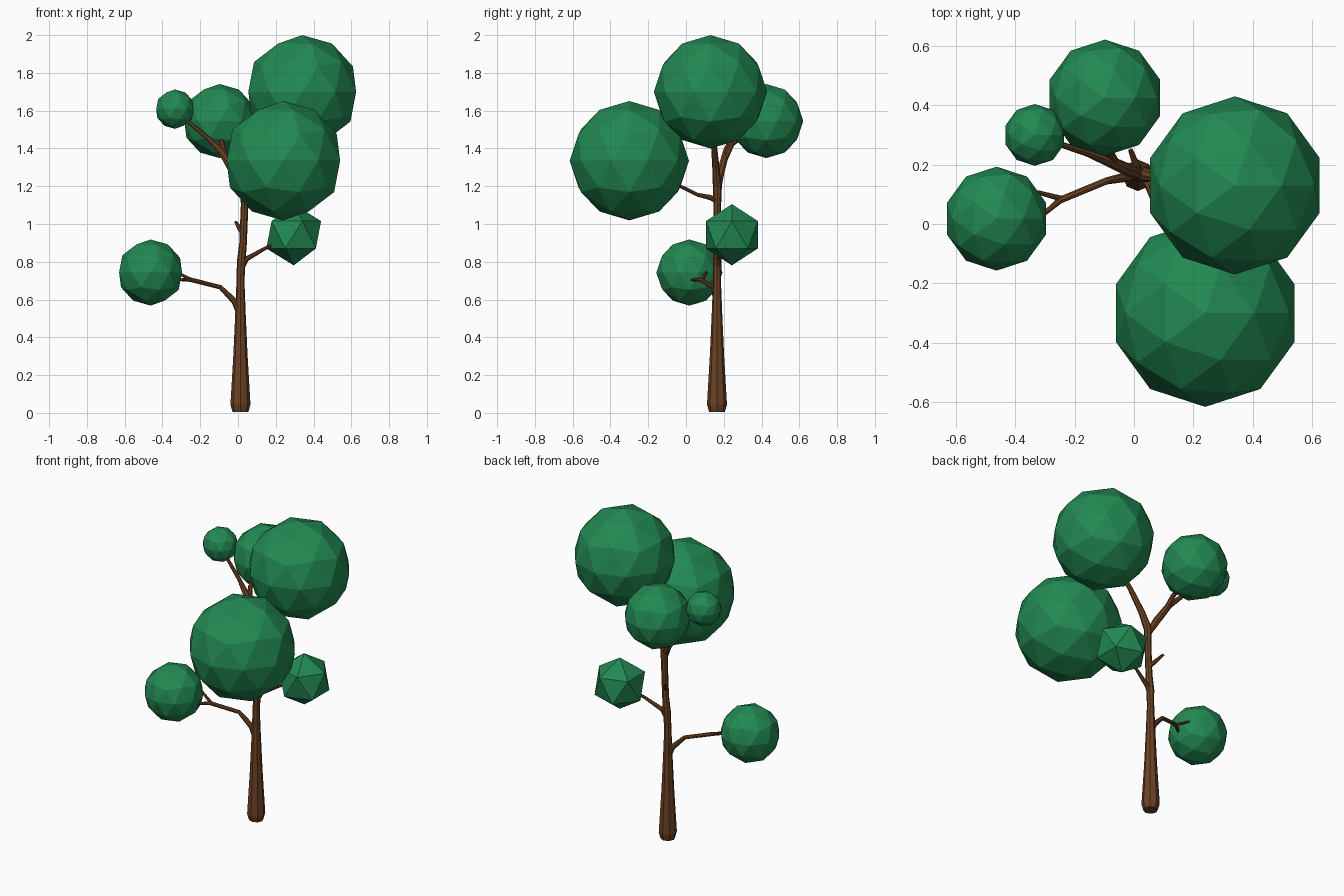
import bpy


def material(name, color):
    m = bpy.data.materials.new(name)
    m.diffuse_color = (*color, 1)
    return m


bark = material("bark", (0.15, 0.055, 0.018))
leaf = material("leaf", (0.016, 0.25, 0.085))


def limb(name, points):
    """Faceted eight-sided tube through (x, y, z, radius) points."""
    cu = bpy.data.curves.new(name, 'CURVE')
    cu.dimensions = '3D'
    cu.twist_mode = 'MINIMUM'
    cu.bevel_depth = 1.0
    cu.bevel_resolution = 2
    cu.use_fill_caps = True
    sp = cu.splines.new('POLY')
    sp.points.add(len(points) - 1)
    sp.use_smooth = False
    for p, (x, y, z, r) in zip(sp.points, points):
        p.co = (x, y, z, 1)
        p.radius = r
    ob = bpy.data.objects.new(name, cu)
    bpy.context.collection.objects.link(ob)
    bpy.ops.object.select_all(action='DESELECT')
    ob.select_set(True)
    bpy.context.view_layer.objects.active = ob
    bpy.ops.object.convert(target='MESH')
    ob = bpy.context.object
    ob.data.materials.clear()
    ob.data.materials.append(bark)
    for f in ob.data.polygons:
        f.use_smooth = False
        f.material_index = 0


def foliage(name, center, radius, level=2):
    bpy.ops.mesh.primitive_ico_sphere_add(subdivisions=level, radius=radius, location=center)
    ob = bpy.context.object
    ob.name = name
    ob.data.materials.append(leaf)


# Trunk, bending into the limb that carries the top crown
limb("trunk", [(.013, .164, .005, .042), (.013, .164, .045, .053), (.013, .164, .30, .038),
               (.013, .164, .52, .028), (.013, .164, .70, .021), (.017, .166, .80, .023),
               (.027, .166, .90, .020), (.035, .166, 1.10, .020), (.035, .166, 1.20, .024),
               (.075, .158, 1.30, .019), (.15, .147, 1.43, .015), (.25, .14, 1.56, .011)])

# Upper left limb with its fork
limb("upper_left_limb", [(.035, .166, 1.17, .018), (-.02, .182, 1.27, .022),
                         (-.085, .212, 1.38, .019), (-.16, .24, 1.455, .012),
                         (-.30, .285, 1.57, .009)])
limb("upper_back_twig", [(-.06, .20, 1.33, .016), (-.085, .245, 1.425, .014),
                         (-.095, .36, 1.50, .011)])

# Front branch, right branch and bare stub
limb("front_branch", [(.033, .166, 1.12, .014), (.05, .13, 1.14, .014),
                      (.075, .06, 1.155, .010), (.13, -.05, 1.21, .009), (.19, -.18, 1.28, .007)])
limb("right_branch", [(.015, .165, .76, .015), (.045, .172, .815, .014),
                      (.15, .20, .875, .009), (.25, .23, .92, .008)])
limb("stub", [(.027, .166, .95, .014), (.01, .19, .975, .013), (-.012, .25, 1.01, .008)])

# Lower left branch with two tips
limb("lower_left_branch", [(.01, .163, .53, .020), (-.018, .16, .59, .017),
                           (-.093, .145, .665, .012), (-.25, .08, .705, .012),
                           (-.31, .028, .705, .007)])
limb("lower_left_twig", [(-.24, .084, .70, .010), (-.325, .107, .745, .007)])

# Leaf clusters
foliage("top_foliage", (.34, .13, 1.70), .30)
foliage("front_foliage", (.24, -.30, 1.335), .316)
foliage("back_foliage", (-.098, .425, 1.545), .196)
foliage("small_left_foliage", (-.334, .30, 1.608), .104)
foliage("lower_left_foliage", (-.463, .018, .743), .175)
foliage("right_foliage", (.295, .243, .943), .162, 1)
